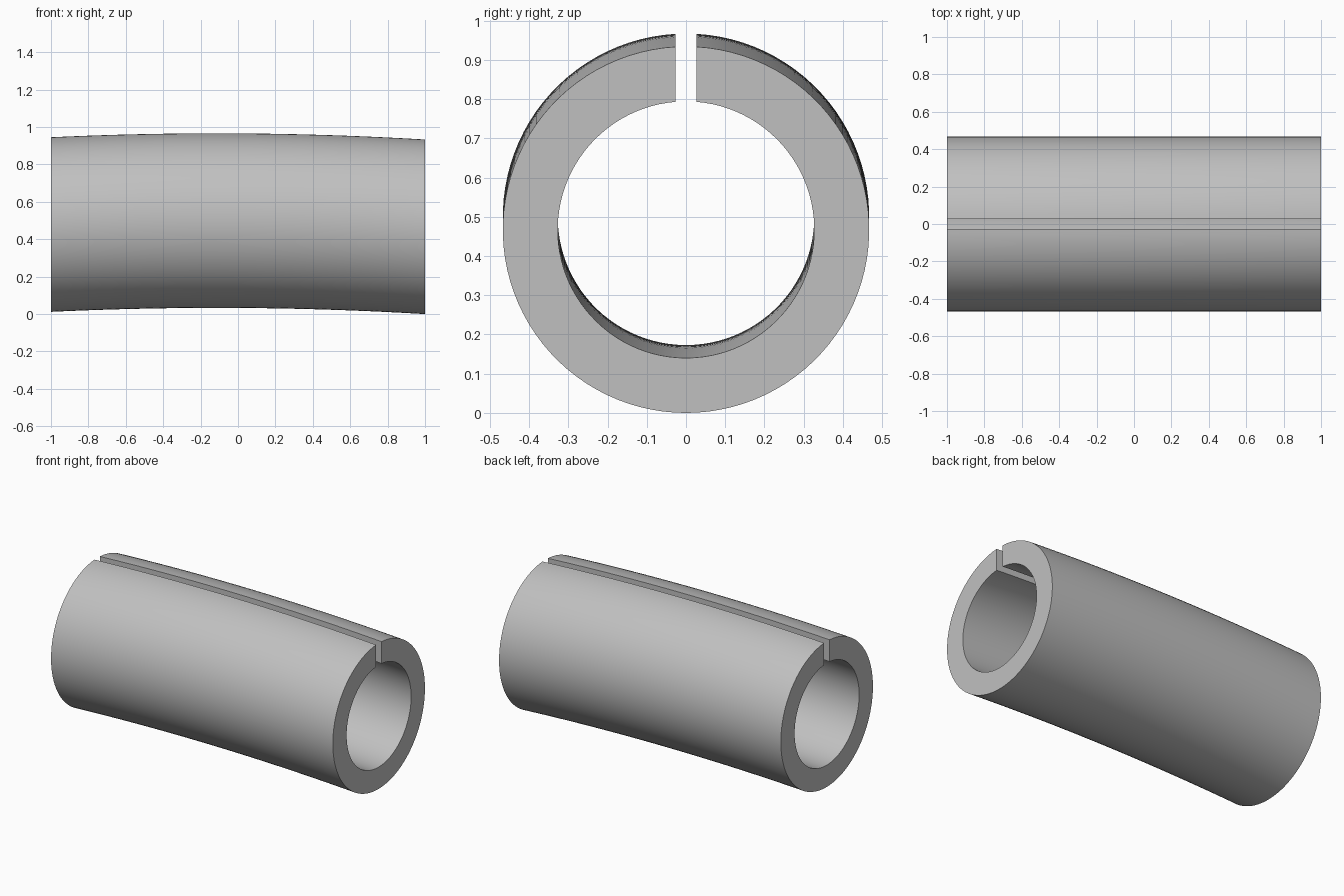
import bpy, bmesh, math

cube = bpy.data.objects.get("Cube")
if cube:
    bpy.data.objects.remove(cube, do_unlink=True)

R_OUT, R_IN, HALF_GAP = 0.467, 0.327, 0.027
SEGMENTS, STATIONS = 96, 32


def lift(x):
    """Height of the tube's underside along its gently arched axis."""
    return 0.033 - 0.0267 * (x + 0.1125) ** 2


def arc(radius):
    """Points round the tube, from one wall of the slot to the other."""
    start = math.asin(HALF_GAP / radius)
    sweep = 2 * math.pi - 2 * start
    angles = [start + sweep * i / SEGMENTS for i in range(SEGMENTS + 1)]
    return [(radius * math.sin(a), radius * math.cos(a)) for a in angles]


# Material
grey = bpy.data.materials.new("plain grey")
grey.use_nodes = True
colour = (0.53, 0.53, 0.53, 1)
grey.diffuse_color = colour
grey.node_tree.nodes["Principled BSDF"].inputs["Base Color"].default_value = colour

# Slotted ring section, repeated along the arched axis
outer, inner = arc(R_OUT), arc(R_IN)
profile = outer + inner[::-1]
count = len(profile)
bm = bmesh.new()
rings = []
for s in range(STATIONS + 1):
    x = -1 + 2 * s / STATIONS
    rings.append([bm.verts.new((x, y, z + R_OUT + lift(x))) for y, z in profile])

# Outer wall, bore and slot walls
for a, b in zip(rings, rings[1:]):
    for i in range(count):
        j = (i + 1) % count
        bm.faces.new((a[i], a[j], b[j], b[i]))

# Flat annular ends
for ring in (rings[0], rings[-1]):
    for i in range(SEGMENTS):
        bm.faces.new((ring[i], ring[i + 1], ring[count - 2 - i], ring[count - 1 - i]))
bmesh.ops.recalc_face_normals(bm, faces=bm.faces)

mesh = bpy.data.meshes.new("slotted_tube")
bm.to_mesh(mesh)
bm.free()
mesh.materials.append(grey)
tube = bpy.data.objects.new("slotted_tube", mesh)
bpy.context.collection.objects.link(tube)

# Smooth walls with crisp rims
bpy.ops.object.select_all(action="DESELECT")
tube.select_set(True)
bpy.context.view_layer.objects.active = tube
bpy.ops.object.shade_smooth_by_angle(angle=math.radians(30))
